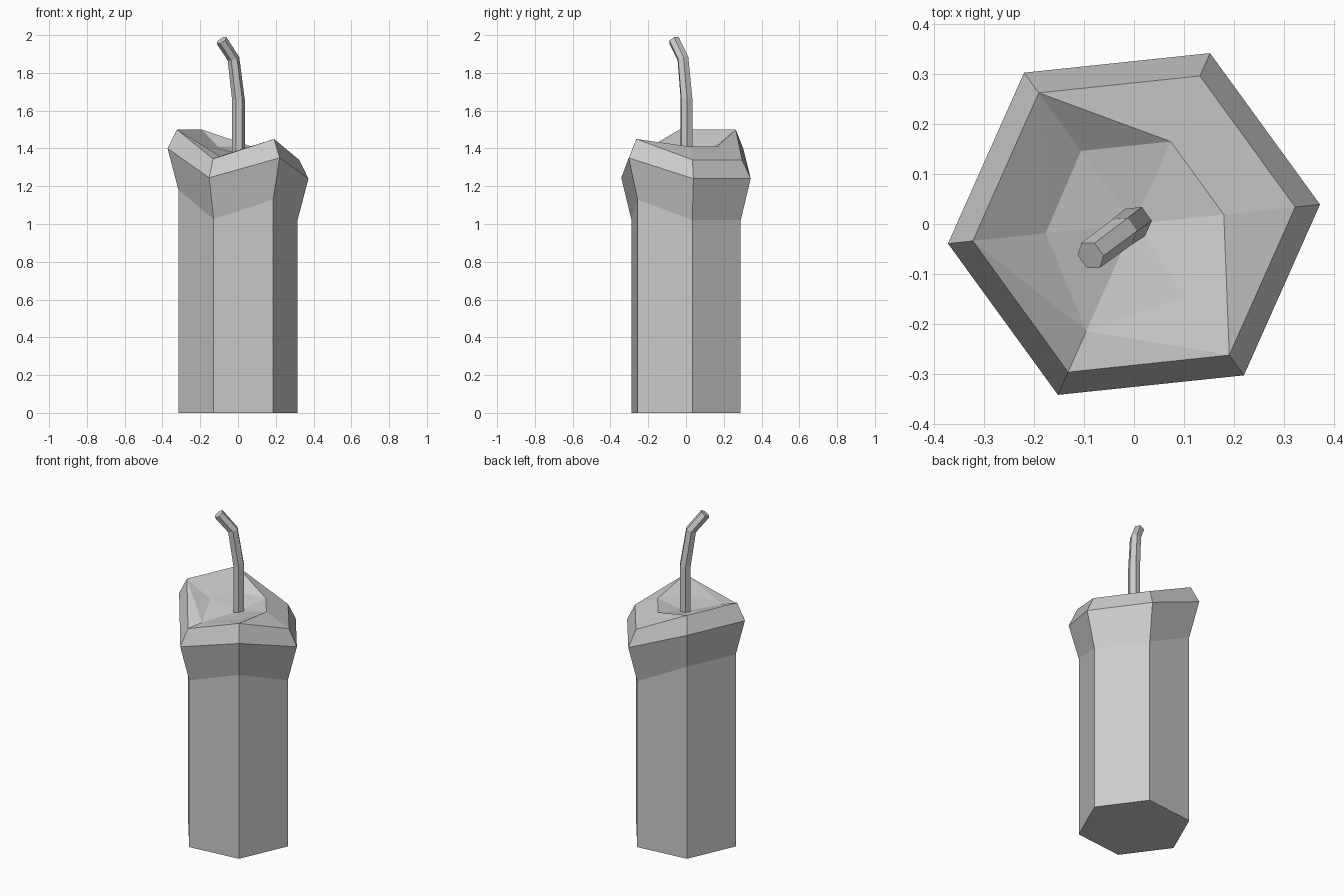
import bpy, bmesh, math
from mathutils import Vector

cube = bpy.data.objects.get("Cube")
if cube:
    bpy.data.objects.remove(cube, do_unlink=True)

SIDES = 6
TURN = math.radians(6)

wax_grey = bpy.data.materials.new("wax_grey")
wax_grey.use_nodes = True
GREY = (0.6, 0.6, 0.6, 1)
wax_grey.diffuse_color = GREY
wax_grey.node_tree.nodes["Principled BSDF"].inputs["Base Color"].default_value = GREY


def corner(i, radius, z):
    a = TURN + i * math.tau / SIDES
    return Vector((radius * math.cos(a), radius * math.sin(a), z))


def bridge(bm, lower, upper):
    for i in range(SIDES):
        j = (i + 1) % SIDES
        bm.faces.new((lower[i], lower[j], upper[j], upper[i]))


def finish(bm, name):
    bmesh.ops.recalc_face_normals(bm, faces=bm.faces)
    mesh = bpy.data.meshes.new(name)
    bm.to_mesh(mesh)
    bm.free()
    mesh.materials.append(wax_grey)
    obj = bpy.data.objects.new(name, mesh)
    bpy.context.collection.objects.link(obj)
    return obj


# Candle body: hexagonal column, uneven flared rim and sunken pool
rim = [1.24, 1.24, 1.40, 1.40, 1.245, 1.35]
pool = [1.41, 1.41, 1.41, 1.41, 1.36, 1.41]
pool_radius = [0.181, 0.181, 0.181, 0.178, 0.235, 0.181]
bm = bmesh.new()
rings = [
    [corner(i, 0.317, 0) for i in range(SIDES)],
    [corner(i, 0.317, rim[i] - 0.22) for i in range(SIDES)],
    [corner(i, 0.375, rim[i]) for i in range(SIDES)],
    [corner(i, 0.325, rim[i] + 0.1) for i in range(SIDES)],
    [corner(i, pool_radius[i], pool[i]) for i in range(SIDES)],
]
rings = [[bm.verts.new(p) for p in ring] for ring in rings]
for lower, upper in zip(rings[:3], rings[1:4]):
    bridge(bm, lower, upper)
bm.faces.new(rings[0][::-1])
# Inner slope, split so the pool edge meets the high corners
for i in range(SIDES):
    j = (i + 1) % SIDES
    a, b, c, d = rings[3][i], rings[3][j], rings[4][j], rings[4][i]
    if rim[i] >= rim[j]:
        bm.faces.new((a, b, c))
        bm.faces.new((a, c, d))
    else:
        bm.faces.new((a, b, d))
        bm.faces.new((b, c, d))
# Pool floor dips to the wick
middle = bm.verts.new((0, 0, 1.375))
for i in range(SIDES):
    bm.faces.new((rings[4][i], rings[4][(i + 1) % SIDES], middle))
finish(bm, "candle_body")

# Wick: hexagonal rod bending twice toward the front
path = [Vector(p) for p in ((0.002, 0.003, 1.36), (0.002, 0.003, 1.66),
                            (-0.024, -0.016, 1.875), (-0.087, -0.063, 1.972))]
radii = [0.034, 0.034, 0.032, 0.031]
tilts = [Vector((0, 0, 1)), Vector((0, 0, 1)),
         (path[3] - path[1]).normalized(), (path[3] - path[2]).normalized()]
bm = bmesh.new()
rings = []
for centre, radius, tilt in zip(path, radii, tilts):
    spin = Vector((0, 0, 1)).rotation_difference(tilt)
    rings.append([bm.verts.new(centre + spin @ corner(i, radius, 0)) for i in range(SIDES)])
for lower, upper in zip(rings, rings[1:]):
    bridge(bm, lower, upper)
bm.faces.new(rings[0][::-1])
bm.faces.new(rings[-1])
finish(bm, "wick")
